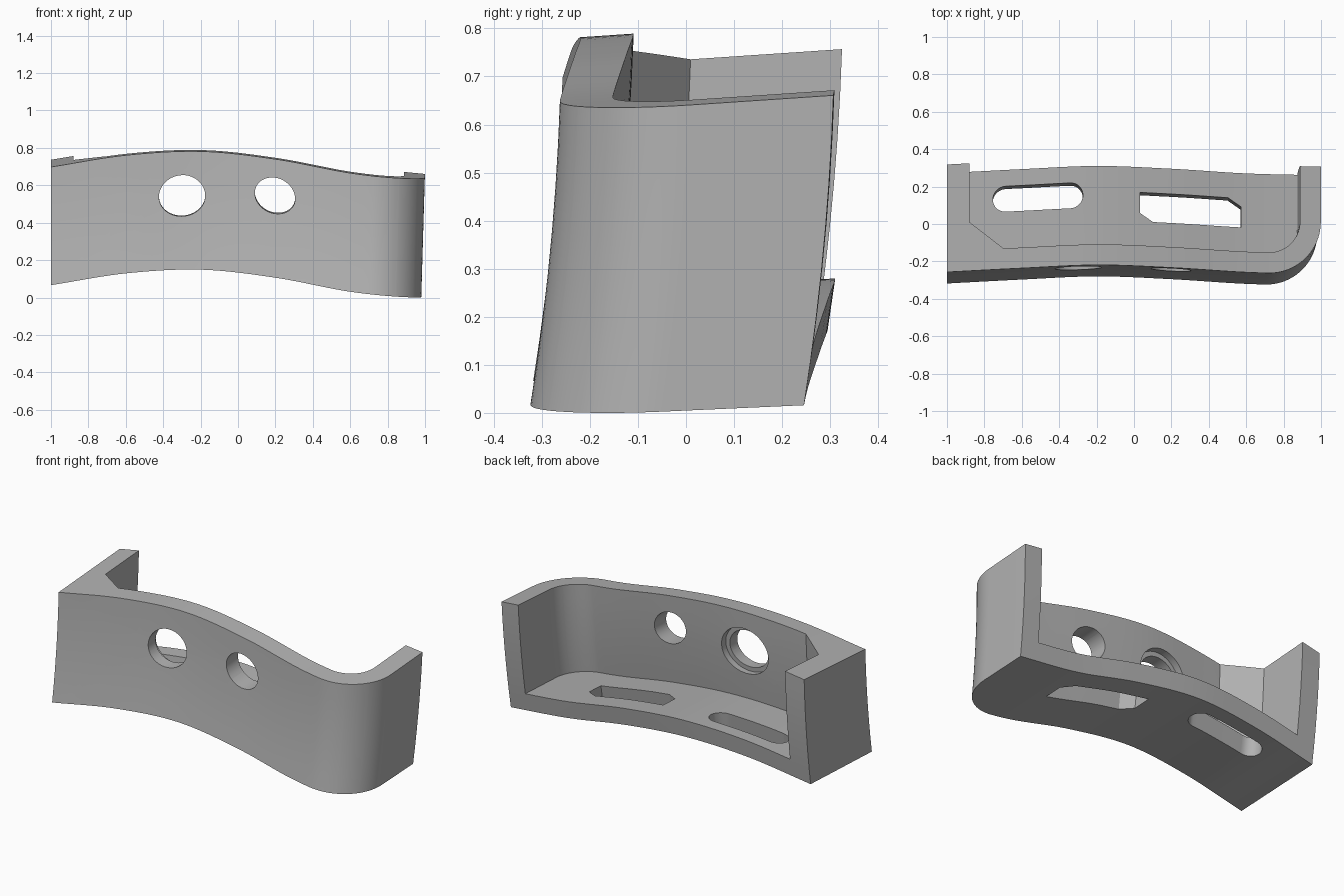
import bpy, bmesh
from math import sin, cos, pi
from mathutils import Vector

if "Cube" in bpy.data.objects:
    bpy.data.objects.remove(bpy.data.objects["Cube"])

LEFT, RIGHT, DEPTH, HEIGHT = -1.0, 0.98, 0.575, 0.632
WALL, FLOOR, RADIUS = 0.11, 0.102, 0.28


def arc(cx, cy, rx, ry, start, end, n):
    return [(cx + rx * cos(start + (end - start) * i / n),
             cy + ry * sin(start + (end - start) * i / n)) for i in range(n + 1)]


def prism(name, outline, low, high, upright=True):
    """Extrude an outline along z, or along y when not upright."""
    bm = bmesh.new()
    place = (lambda p, h: (p[0], p[1], h)) if upright else (lambda p, h: (p[0], h, p[1]))
    face = bm.faces.new([bm.verts.new(place(p, low)) for p in outline])
    ext = bmesh.ops.extrude_face_region(bm, geom=[face])
    moved = [g for g in ext["geom"] if isinstance(g, bmesh.types.BMVert)]
    offset = Vector(place((0, 0), high - low))
    bmesh.ops.translate(bm, verts=moved, vec=offset)
    bmesh.ops.recalc_face_normals(bm, faces=bm.faces)
    mesh = bpy.data.meshes.new(name)
    bm.to_mesh(mesh)
    bm.free()
    obj = bpy.data.objects.new(name, mesh)
    bpy.context.collection.objects.link(obj)
    return obj


# Outer body: square left corner, rounded right corner
cx = RIGHT - RADIUS
body = prism("bracket_shell", [(LEFT, 0)] + arc(cx, RADIUS, RADIUS, RADIUS, -pi / 2, 0, 20)
             + [(RIGHT, DEPTH), (LEFT, DEPTH)], 0, HEIGHT)

# Pocket open to the top and back, with a chamfered left corner
inner = RADIUS - WALL
pocket = ([(-0.88, 0.26), (-0.7, WALL)] + arc(cx, RADIUS, inner, inner, -pi / 2, 0, 20)
          + [(cx + inner, 1), (-0.88, 1)])
cutters = [prism("pocket_cutter", pocket, FLOOR, 1)]


# Front wall holes, the larger one recessed from behind
def hole(name, x, z, rx, rz, low):
    cutters.append(prism(name, arc(x, z, rx, rz, 0, 2 * pi, 48)[:-1], low, 0.2, False))


hole("large_hole_cutter", -0.303, 0.395, 0.123, 0.11, -0.1)
hole("recess_cutter", -0.303, 0.395, 0.15, 0.137, WALL - 0.04)
hole("small_hole_cutter", 0.19, 0.437, 0.107, 0.096, -0.1)

# Floor slots: one with round ends, one with two cut corners
slot_y, slot_r = 0.42, 0.068
slot = (arc(-0.687, slot_y, slot_r, slot_r, pi / 2, 3 * pi / 2, 16)
        + arc(-0.342, slot_y, slot_r, slot_r, -pi / 2, pi / 2, 16))
cutters.append(prism("round_slot_cutter", slot, -0.1, 0.3))
cutters.append(prism("angled_slot_cutter", [(0.03, 0.44), (0.5, 0.44), (0.57, 0.395),
                     (0.57, 0.285), (0.1, 0.285), (0.03, 0.33)], -0.1, 0.3))

for cutter in cutters:
    cutter.hide_render = True
    mod = body.modifiers.new(cutter.name, "BOOLEAN")
    mod.operation = "DIFFERENCE"
    mod.solver = "EXACT"
    mod.object = cutter
deps = bpy.context.evaluated_depsgraph_get()
bm = bmesh.new()
bm.from_mesh(body.evaluated_get(deps).to_mesh())
body.modifiers.clear()
for cutter in cutters:
    bpy.data.objects.remove(cutter)


# Slice the body so that it can bend smoothly
def slices(axis, start, end, count):
    for i in range(1, count):
        point = axis * (start + (end - start) * i / count)
        bmesh.ops.bisect_plane(bm, geom=bm.verts[:] + bm.edges[:] + bm.faces[:],
                               dist=1e-5, plane_co=point, plane_no=axis)


slices(Vector((1, 0, 0)), LEFT, RIGHT, 44)
slices(Vector((0, 0, 1)), 0, HEIGHT, 7)


def wave(knots, x):
    """Smooth curve through evenly spaced values from x = -1 to 1."""
    k = [2 * knots[0] - knots[1]] + knots + [2 * knots[-1] - knots[-2]]
    t = (x + 1) / 2 * (len(knots) - 1)
    i = max(0, min(int(t), len(knots) - 2))
    t -= i
    a, b, c, d = k[i:i + 4]
    return b + t * (c - a + t * (2 * a - 5 * b + 4 * c - d + t * (3 * b - a - 3 * c + d))) / 2


# Bend: wavy along the length, leaning back with height
RISE = [0.07, 0.133, 0.153, 0.11, 0.035, -0.008]
SWAY = [-0.318, -0.297, -0.28, -0.295, -0.32, -0.33]
for v in bm.verts:
    x, y, z = v.co
    v.co = (x + 0.015 * z * (x + 1),
            y + wave(SWAY, x) + 0.16 * z - 0.1 * z * z,
            wave(RISE, x) + z + y * (0.045 + 0.035 * z))
ground = min(v.co.z for v in bm.verts)
bmesh.ops.translate(bm, verts=bm.verts, vec=(0, 0, -ground))
bm.to_mesh(body.data)
bm.free()

# Plain grey finish
grey = bpy.data.materials.new("grey")
grey.use_nodes = True
colour = (0.45, 0.45, 0.45, 1)
grey.diffuse_color = colour
grey.node_tree.nodes["Principled BSDF"].inputs["Base Color"].default_value = colour
body.data.materials.clear()
body.data.materials.append(grey)

bpy.ops.object.select_all(action="DESELECT")
body.select_set(True)
bpy.context.view_layer.objects.active = body
bpy.ops.object.shade_smooth_by_angle(angle=pi / 6)
